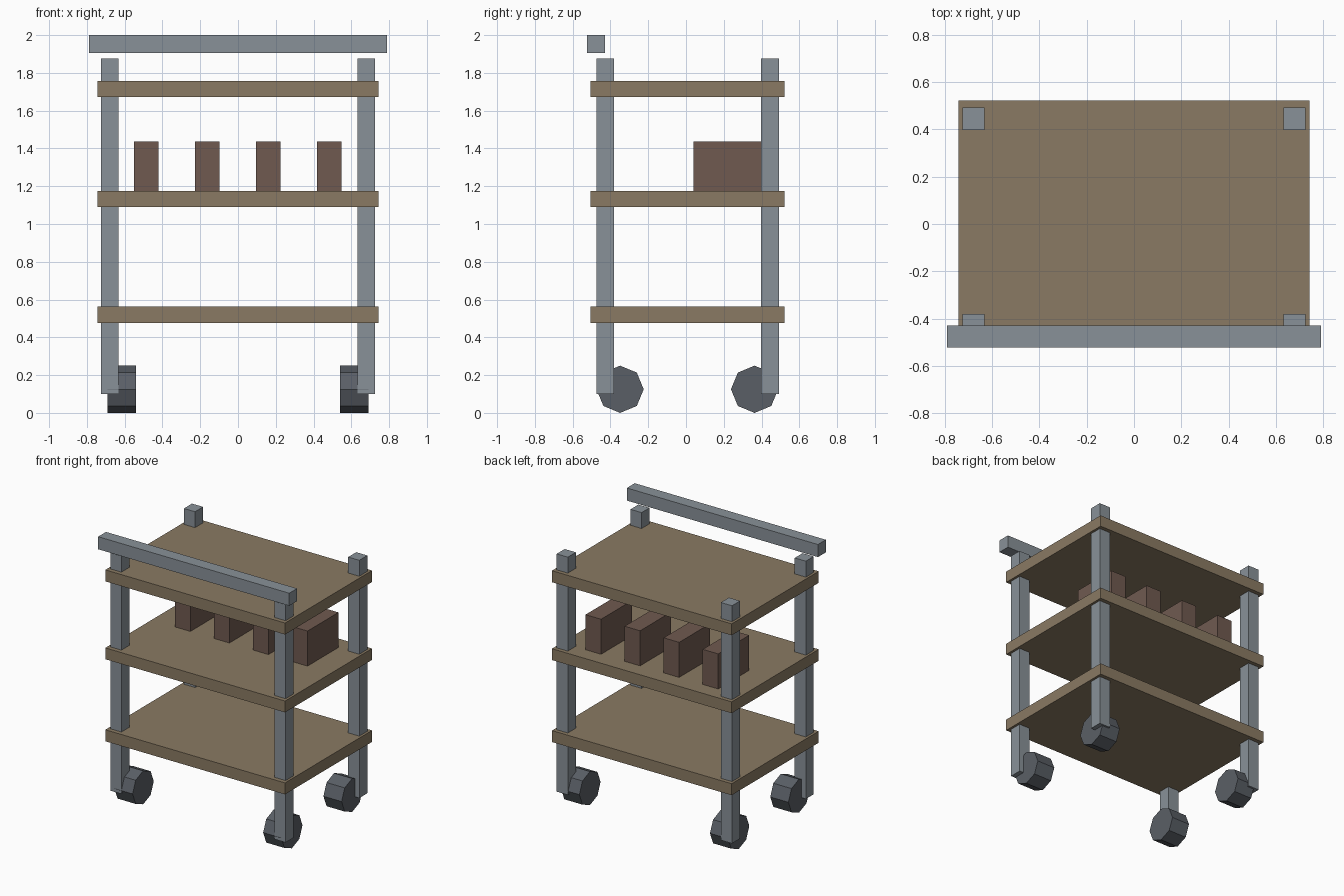
import bpy, math

if "Cube" in bpy.data.objects:
    bpy.data.objects.remove(bpy.data.objects["Cube"])


def material(name, rgb):
    # sRGB 0-255 to linear diffuse colour
    m = bpy.data.materials.new(name)
    lin = [((c / 255 + 0.055) / 1.055) ** 2.4 for c in rgb]
    m.diffuse_color = (*lin, 1.0)
    m.use_nodes = True
    m.node_tree.nodes["Principled BSDF"].inputs["Base Color"].default_value = m.diffuse_color
    return m


WOOD = material("tan_wood", (138, 122, 99))
METAL = material("grey_metal", (137, 145, 152))
BOX = material("brown_box", (112, 90, 80))
RUBBER = material("dark_rubber", (90, 95, 102))


def box(name, x, y, z, mat):
    # Box from (min, max) ranges on each axis
    bpy.ops.mesh.primitive_cube_add(size=1, location=[sum(r) / 2 for r in (x, y, z)])
    o = bpy.context.object
    o.name = name
    o.scale = [r[1] - r[0] for r in (x, y, z)]
    bpy.ops.object.transform_apply(location=False, rotation=False, scale=True)
    o.data.materials.append(mat)
    return o


def wheel(name, x, y):
    # Eight-sided wheel with its axle along x and a corner at the bottom
    bpy.ops.mesh.primitive_cylinder_add(vertices=8, radius=0.125, depth=0.15,
                                        location=(x, y, 0.125),
                                        rotation=(0, math.pi / 2, 0))
    o = bpy.context.object
    o.name = name
    o.data.materials.append(RUBBER)


# Shelves
for name, z in (("lower", (0.477, 0.563)), ("middle", (1.09, 1.175)), ("upper", (1.672, 1.758))):
    box(name + "_shelf", (-0.743, 0.743), (-0.506, 0.522), z, WOOD)

# Corner posts and wheels
for side, s in (("left", -1), ("right", 1)):
    xs = sorted((s * 0.633, s * 0.725))
    for end, y, wy in (("front", (-0.473, -0.38), -0.349), ("back", (0.397, 0.492), 0.363)):
        box(f"{end}_{side}_post", xs, y, (0.10, 1.877), METAL)
        wheel(f"{end}_{side}_wheel", s * 0.615, wy)

# Push handle
box("push_handle", (-0.79, 0.79), (-0.523, -0.43), (1.906, 2.0), METAL)

# Boxes standing on the middle shelf
for i in range(4):
    cx = -0.486 + i * 0.323
    box(f"shelf_box_{i + 1}", (cx - 0.064, cx + 0.064), (0.04, 0.405), (1.17, 1.437), BOX)
